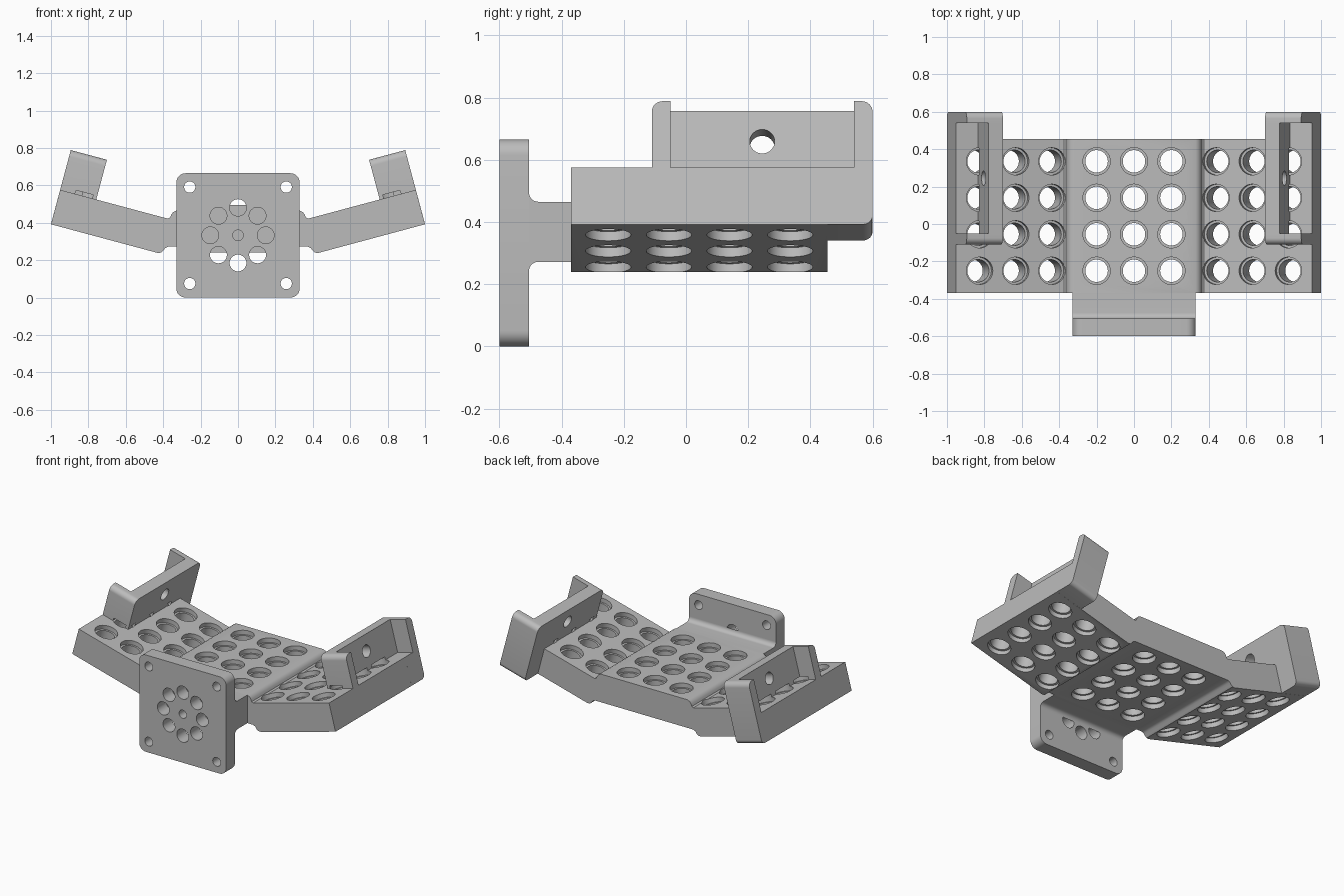
import bpy, bmesh
from math import sin, cos, pi, radians
from mathutils import Vector

if "Cube" in bpy.data.objects:
    bpy.data.objects.remove(bpy.data.objects["Cube"], do_unlink=True)

grey = bpy.data.materials.new("plain grey")
grey.use_nodes = True
COLOUR = (0.5, 0.5, 0.5, 1)
grey.diffuse_color = COLOUR
grey.node_tree.nodes["Principled BSDF"].inputs["Base Color"].default_value = COLOUR

C, S = cos(radians(15)), sin(radians(15))
THICK, TALL, DEPTH = 0.19, 0.22, 0.2
FRONT, BACK = -0.37, 0.455


def wing(side):
    """Tilted frame: d runs inward from the outer edge, v rises from the wing top."""
    return lambda d, y, v: Vector((side * (0.951 - C * d - S * v), y, 0.576 - S * d + C * v))


def rounded(points, steps=8):
    """Turn (a, b, radius) corners into an outline with circular corners."""
    out = []
    for i, (a, b, r) in enumerate(points):
        p = Vector((a, b))
        if not r:
            out.append(p)
            continue
        before, after = Vector(points[i - 1][:2]), Vector(points[(i + 1) % len(points)][:2])
        p0, p2 = p + (before - p).normalized() * r, p + (after - p).normalized() * r
        for k in range(steps + 1):
            t = k / steps
            w0, w1, w2 = (1 - t) ** 2, 2 * t * (1 - t) * cos(pi / 4), t * t
            out.append((p0 * w0 + p * w1 + p2 * w2) / (w0 + w1 + w2))
    return out


def make(name, bm):
    bmesh.ops.recalc_face_normals(bm, faces=bm.faces)
    mesh = bpy.data.meshes.new(name)
    bm.to_mesh(mesh)
    bm.free()
    mesh.materials.append(grey)
    ob = bpy.data.objects.new(name, mesh)
    bpy.context.collection.objects.link(ob)
    return ob


def prism(name, outline, lo, hi, place):
    bm = bmesh.new()
    ends = [[bm.verts.new(place(a, b, t)) for a, b in outline] for t in (lo, hi)]
    for end in ends:
        bm.faces.new(end)
    n = len(outline)
    for i in range(n):
        j = (i + 1) % n
        bm.faces.new((ends[0][i], ends[0][j], ends[1][j], ends[1][i]))
    return make(name, bm)


def lathe(bm, rings, place, n=40):
    """Closed turned solid; rings are (radius, height)."""
    loops = [[bm.verts.new(place(r * cos(2 * pi * k / n), r * sin(2 * pi * k / n), h))
              for k in range(n)] for r, h in rings]
    bm.faces.new(loops[0])
    bm.faces.new(loops[-1])
    for low, high in zip(loops, loops[1:]):
        for k in range(n):
            m = (k + 1) % n
            bm.faces.new((low[k], low[m], high[m], high[k]))


def cut(ob, cutter):
    cutter.hide_render = True
    mod = ob.modifiers.new("holes", "BOOLEAN")
    mod.operation, mod.solver, mod.object = "DIFFERENCE", "EXACT", cutter
    bpy.ops.object.select_all(action="DESELECT")
    bpy.context.view_layer.objects.active = ob
    ob.select_set(True)
    bpy.ops.object.modifier_apply(modifier=mod.name)


parts = []

# Deck: flat centre with two raised wings, one continuous section
half = [(0.33, 0.465), (0.347, 0.457), (0.357, 0.443), (0.363, 0.428), (0.375, 0.422),
        (0.951, 0.576), (1.0, 0.392), (0.43, 0.239), (0.412, 0.24), (0.4, 0.25),
        (0.39, 0.264), (0.375, 0.272)]
section = half + [(-x, z) for x, z in reversed(half)]
deck = prism("deck", section, FRONT, BACK, lambda a, b, t: Vector((a, t, b)))

# Stepped holes through the centre and both wings
STEPPED = [(0.073, 0.02), (0.073, -0.03), (0.06, -0.03), (0.06, -0.16), (0.073, -0.16), (0.073, -0.22)]
rows = [-0.25 + 0.195 * i for i in range(4)]
bm = bmesh.new()
for y in rows:
    for x in (-0.2, 0, 0.2):
        lathe(bm, STEPPED, lambda a, b, h: Vector((x + a, y + b, 0.465 + h)))
    for side in (1, -1):
        for d in (0.13, 0.33, 0.53):
            frame = wing(side)
            lathe(bm, STEPPED, lambda a, b, h: frame(d + a, y + b, h))
deck_cutter = make("deck_hole_cutter", bm)
cut(deck, deck_cutter)
parts.append(deck)

# Neck with fillets against the mounting plate
neck = rounded([(-0.505, 0.496, 0), (-0.505, 0.465, 0.03), (FRONT, 0.465, 0),
                (FRONT, 0.272, 0), (-0.505, 0.272, 0.03), (-0.505, 0.241, 0)])
parts.append(prism("neck", neck, -0.33, 0.33, lambda a, b, t: Vector((t, a, b))))

# Mounting plate with corner holes, ring of holes and centre hole
outline = rounded([(-0.33, 0, 0.05), (0.33, 0, 0.05), (0.33, 0.665, 0.05), (-0.33, 0.665, 0.05)])
plate = prism("mounting_plate", outline, -0.6, -0.505, lambda a, b, t: Vector((a, t, b)))
MID = 0.333
holes = [(x, MID + z, 0.03) for x in (-0.258, 0.258) for z in (-0.258, 0.258)]
holes += [(0.148 * cos(k * pi / 4), MID + 0.148 * sin(k * pi / 4), 0.045) for k in range(8)]
holes.append((0, MID, 0.028))
bm = bmesh.new()
for x, z, r in holes:
    lathe(bm, [(r, -0.7), (r, -0.45)], lambda a, b, h: Vector((x + a, h, z + b)))
plate_cutter = make("plate_hole_cutter", bm)
cut(plate, plate_cutter)
parts.append(plate)

# Holders on the wing tips: inner wall with a hole, front cap, deep back cap
front_cap = rounded([(-0.11, 0, 0), (-0.05, 0, 0), (-0.05, TALL, 0), (-0.11, TALL, 0.035)])
back_cap = rounded([(BACK, 0, 0), (0.54, 0, 0), (0.54, TALL, 0), (0.6, TALL, 0.035),
                    (0.6, -THICK, 0.03), (BACK, -THICK, 0)])
wall = [(-0.05, 0), (0.54, 0), (0.54, TALL), (-0.05, TALL)]
cutters = [deck_cutter, plate_cutter]
for side, label in ((1, "left"), (-1, "right")):
    frame = wing(side)
    place = lambda a, b, t: frame(t, a, b)
    cap = prism(label + "_front_cap", front_cap, 0, DEPTH, place)
    web = prism(label + "_holder_wall", wall, 0.12, DEPTH, place)
    parts += [cap, web, prism(label + "_back_cap", back_cap, 0, DEPTH, place)]
    bm = bmesh.new()
    lathe(bm, [(0.04, 0.05), (0.04, 0.3)], lambda a, b, h: frame(h, 0.245 + a, 0.118 + b))
    side_cutter = make(label + "_side_hole_cutter", bm)
    cutters.append(side_cutter)
    cut(cap, deck_cutter)
    cut(web, deck_cutter)
    cut(web, side_cutter)

for cutter in cutters:
    bpy.data.objects.remove(cutter, do_unlink=True)

# Smooth round surfaces, keep edges crisp
bpy.ops.object.select_all(action="DESELECT")
for ob in parts:
    ob.select_set(True)
bpy.context.view_layer.objects.active = deck
bpy.ops.object.shade_smooth_by_angle(angle=radians(30))
